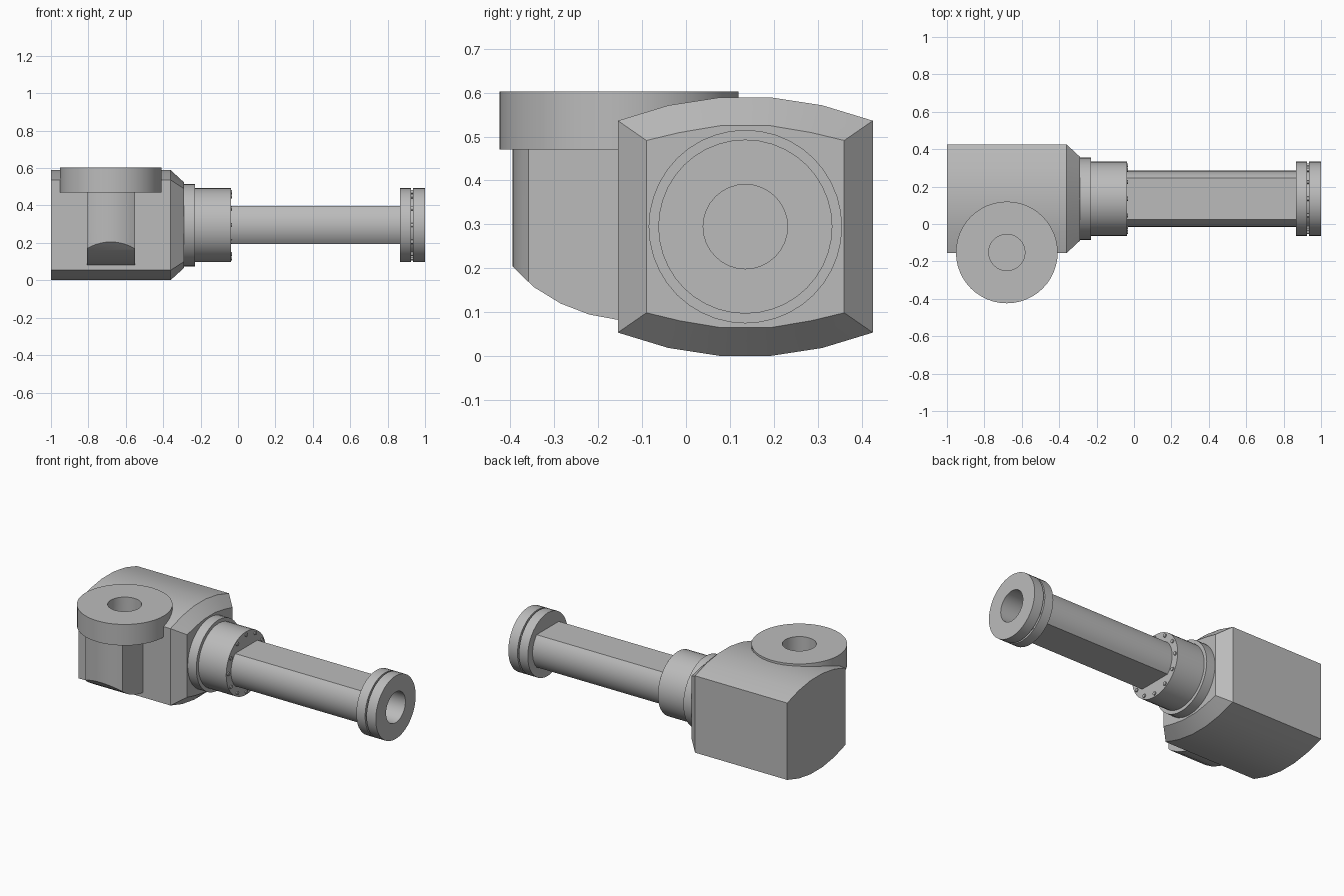
import bpy, bmesh
from math import sin, cos, asin, pi, radians
from mathutils import Matrix, Vector

if "Cube" in bpy.data.objects:
    bpy.data.objects.remove(bpy.data.objects["Cube"])

grey = bpy.data.materials.new("plain grey")
grey.use_nodes = True
grey.diffuse_color = (0.5, 0.5, 0.5, 1)
grey.node_tree.nodes["Principled BSDF"].inputs["Base Color"].default_value = (0.5, 0.5, 0.5, 1)

ARM_Y, ARM_Z = 0.135, 0.295      # arm axis, along x
HUB_X, HUB_Y = -0.68, -0.152     # hub axis, along z


def finish(bm, name):
    bmesh.ops.recalc_face_normals(bm, faces=bm.faces)
    mesh = bpy.data.meshes.new(name)
    bm.to_mesh(mesh)
    bm.free()
    mesh.materials.append(grey)
    obj = bpy.data.objects.new(name, mesh)
    bpy.context.collection.objects.link(obj)
    return obj


def loft(name, rings):
    """Skin matching rings of points and cap both ends."""
    bm = bmesh.new()
    loops = [[bm.verts.new(p) for p in ring] for ring in rings]
    for a, b in zip(loops, loops[1:]):
        for i in range(len(a)):
            j = (i + 1) % len(a)
            bm.faces.new((a[i], a[j], b[j], b[i]))
    bm.faces.new(loops[0])
    bm.faces.new(loops[-1])
    return finish(bm, name)


def circle(r, n):
    return [(r * cos(2 * pi * i / n), r * sin(2 * pi * i / n)) for i in range(n)]


def arm_turning(name, profile, n=40):
    """Turned part on the arm axis from (x, radius) pairs."""
    return loft(name, [[(x, ARM_Y + u, ARM_Z + v) for u, v in circle(r, n)]
                       for x, r in profile])


def hub_turning(name, profile, n=48):
    """Turned part on the hub axis from (z, radius) pairs."""
    return loft(name, [[(HUB_X + u, HUB_Y + v, z) for u, v in circle(r, n)]
                       for z, r in profile])


def flatted(r, half, n=10):
    """Round outline with two parallel flats at v = +-half."""
    a = asin(half / r)
    arc = [-a + 2 * a * i / n for i in range(n + 1)]
    return ([(r * cos(t), r * sin(t)) for t in arc]
            + [(-r * cos(t), -r * sin(t)) for t in arc])


def boolean(obj, cutter, operation):
    mod = obj.modifiers.new(operation.title(), 'BOOLEAN')
    mod.operation = operation
    mod.solver = 'EXACT'
    mod.object = cutter
    bpy.context.view_layer.objects.active = obj
    bpy.ops.object.modifier_apply(modifier=mod.name)


def body_ring(x, ys, zs):
    """Straight-sided outline with bowed top and bottom."""
    right = list(zip(ys, zs))
    top = right + [(-y, z) for y, z in reversed(right)]
    full = top + [(-y, -z) for y, z in top]
    return [(x, ARM_Y + y, ARM_Z + z) for y, z in full]


# Housing with bevelled arm end
outer = ((0.29, 0.175, 0.058), (0.241, 0.276, 0.294))
inner = ((0.225, 0.15, 0.055), (0.196, 0.214, 0.23))
parts = [loft("housing", [body_ring(-1, *outer), body_ring(-0.36, *outer),
                          body_ring(-0.29, *inner)])]

# Collar and bolted flange
parts.append(arm_turning("collar", [(-0.30, 0.22), (-0.23, 0.22)]))
parts.append(arm_turning("arm_flange", [(-0.24, 0.198), (-0.038, 0.198)]))

# Arm with flats on top and bottom
arm_outline = flatted(0.15, 0.102)
arm = loft("arm", [[(x, ARM_Y + u, ARM_Z + v) for u, v in arm_outline]
                   for x in (-0.06, 0.88)])

# Grooved end plate
end_plate = arm_turning("end_plate", [(0.865, 0.198), (0.926, 0.198), (0.926, 0.165),
                                      (0.936, 0.165), (0.936, 0.198), (1.0, 0.198)])

# Bore through the end plate into the arm
bore = arm_turning("arm_bore_cutter", [(0.4, 0.096), (1.1, 0.096)], 32)
for obj in (arm, end_plate):
    boolean(obj, bore, 'DIFFERENCE')
bpy.data.objects.remove(bore)
parts += [arm, end_plate]

# Bolt rings on the flange and in the plate groove
for name, x0, x1 in (("flange_bolts", -0.05, -0.031), ("plate_bolts", 0.92, 0.94)):
    bm = bmesh.new()
    for u, v in circle(0.178, 12):
        place = (Matrix.Translation(Vector(((x0 + x1) / 2, ARM_Y + u, ARM_Z + v)))
                 @ Matrix.Rotation(pi / 2, 4, 'Y'))
        bmesh.ops.create_cone(bm, cap_ends=True, segments=12, radius1=0.011,
                              radius2=0.011, depth=x1 - x0, matrix=place)
    parts.append(finish(bm, name))

# Hub pillar: flat sides, rounded front, curved underside
pillar = loft("hub_pillar", [[(HUB_X + v, HUB_Y + u, z) for u, v in flatted(0.243, 0.128)]
                             for z in (0.0, 0.48)])
side = [(-0.5, 0.6), (-0.5, 0.32), (-0.395, 0.205), (-0.347, 0.158), (-0.285, 0.12),
        (-0.22, 0.095), (-0.155, 0.083), (0.2, 0.083), (0.2, 0.6)]
envelope = loft("pillar_cutter", [[(x, y, z) for y, z in side] for x in (-0.95, -0.4)])
boolean(pillar, envelope, 'INTERSECT')
bpy.data.objects.remove(envelope)

# Hub disc and its vertical bore
disc = hub_turning("hub_disc", [(0.47, 0.272), (0.602, 0.272)])
bore = hub_turning("hub_bore_cutter", [(0.25, 0.097), (0.7, 0.097)], 32)
for obj in (pillar, disc, parts[0]):
    boolean(obj, bore, 'DIFFERENCE')
bpy.data.objects.remove(bore)
parts += [pillar, disc]

# Smooth rounds, sharp edges
bpy.ops.object.select_all(action='DESELECT')
for obj in parts:
    obj.select_set(True)
bpy.context.view_layer.objects.active = parts[0]
bpy.ops.object.shade_smooth_by_angle(angle=radians(30))
